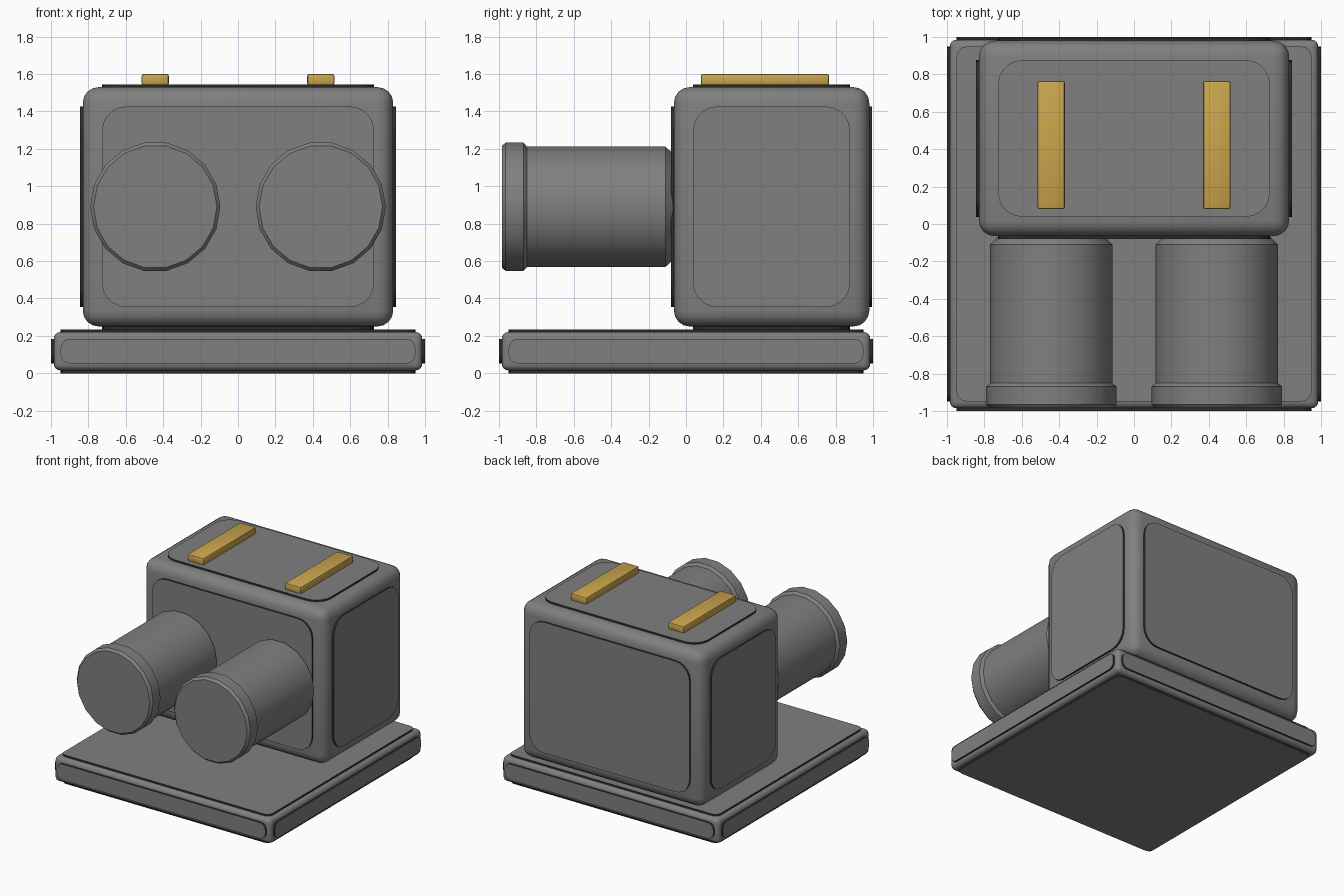
import bpy, bmesh, math
from mathutils import Vector

if "Cube" in bpy.data.objects:
    bpy.data.objects.remove(bpy.data.objects["Cube"])


def material(name, rgb):
    m = bpy.data.materials.new(name)
    m.diffuse_color = (*rgb, 1)
    m.use_nodes = True
    m.node_tree.nodes["Principled BSDF"].inputs["Base Color"].default_value = m.diffuse_color
    return m


GREY = material("grey metal", (0.21, 0.215, 0.21))
DARK = material("dark trim", (0.025, 0.028, 0.027))
GOLD = material("gold", (0.60, 0.38, 0.075))


def finish(bm, name, mats):
    bmesh.ops.recalc_face_normals(bm, faces=bm.faces)
    mesh = bpy.data.meshes.new(name)
    bm.to_mesh(mesh)
    bm.free()
    for m in mats:
        mesh.materials.append(m)
    mesh.shade_smooth()
    mesh.set_sharp_from_angle(angle=math.radians(32))
    ob = bpy.data.objects.new(name, mesh)
    bpy.context.collection.objects.link(ob)
    return ob


def rounded_box(name, centre, half, bevel, segments, mat):
    bm = bmesh.new()
    bmesh.ops.create_cube(bm, size=2)
    for v in bm.verts:
        v.co = Vector([c + h * s for c, h, s in zip(centre, half, v.co)])
    bmesh.ops.bevel(bm, geom=bm.edges[:], offset=bevel, segments=segments,
                    profile=0.5, affect='EDGES')
    return finish(bm, name, [mat])


def panel(name, centre, half, axis, sign, margin, radius, proud):
    """Raised rounded plate on one side of a box, with dark side walls."""
    u, v = [a for a in range(3) if a != axis]
    hu, hv = half[u] - margin, half[v] - margin
    r = min(radius, hu, hv)
    outline = []
    for q, (su, sv) in enumerate([(1, 1), (-1, 1), (-1, -1), (1, -1)]):
        for i in range(6):
            a = math.radians(90 * q + 18 * i)
            outline.append((su * (hu - r) + r * math.cos(a),
                            sv * (hv - r) + r * math.sin(a)))
    bm = bmesh.new()
    rings = []
    for depth in (-0.01, proud):
        ring = []
        for pu, pv in outline:
            co = Vector(centre)
            co[u] += pu
            co[v] += pv
            co[axis] += sign * (half[axis] + depth)
            ring.append(bm.verts.new(co))
        rings.append(ring)
    n = len(outline)
    for i in range(n):
        j = (i + 1) % n
        wall = bm.faces.new((rings[0][i], rings[0][j], rings[1][j], rings[1][i]))
        wall.material_index = 1
    for ring in rings:
        bm.faces.new(ring)
    finish(bm, name, [GREY, DARK])


def panelled_box(name, centre, half, bevel, margin, radius, proud):
    rounded_box(name, centre, half, bevel, 4, GREY)
    for axis in range(3):
        for sign in (-1, 1):
            side = (("left", "right"), ("front", "back"), ("bottom", "top"))[axis][sign > 0]
            panel(f"{name}_{side}_panel", centre, half, axis, sign, margin, radius, proud)


def barrel(name, x, z, profile, sides=18):
    """Closed cylinder along y from (y, radius) pairs."""
    bm = bmesh.new()
    rings = [[bm.verts.new((x + r * math.cos(2 * math.pi * i / sides), y,
                            z + r * math.sin(2 * math.pi * i / sides)))
              for i in range(sides)] for y, r in profile]
    for a, b in zip(rings, rings[1:]):
        for i in range(sides):
            j = (i + 1) % sides
            bm.faces.new((a[i], a[j], b[j], b[i]))
    bm.faces.new(rings[0])
    bm.faces.new(rings[-1])
    finish(bm, name, [GREY])


# Flat base and main housing
panelled_box("base", (0, 0, 0.1175), (0.985, 0.985, 0.1025), 0.035, 0.037, 0.05, 0.015)
panelled_box("housing", (0, 0.4575, 0.89), (0.83, 0.5225, 0.64), 0.085, 0.103, 0.13, 0.015)

# Twin barrels with lips, and gold strips on the roof
PROFILE = [(-0.985, 0.33), (-0.965, 0.348), (-0.87, 0.348), (-0.85, 0.327),
           (-0.11, 0.327), (-0.07, 0.288)]
for side, s in (("left", -1), ("right", 1)):
    barrel(f"{side}_barrel", s * 0.4425, 0.89, PROFILE)
    rounded_box(f"{side}_roof_strip", (s * 0.4425, 0.4225, 1.57),
                (0.073, 0.343, 0.03), 0.012, 2, GOLD)
